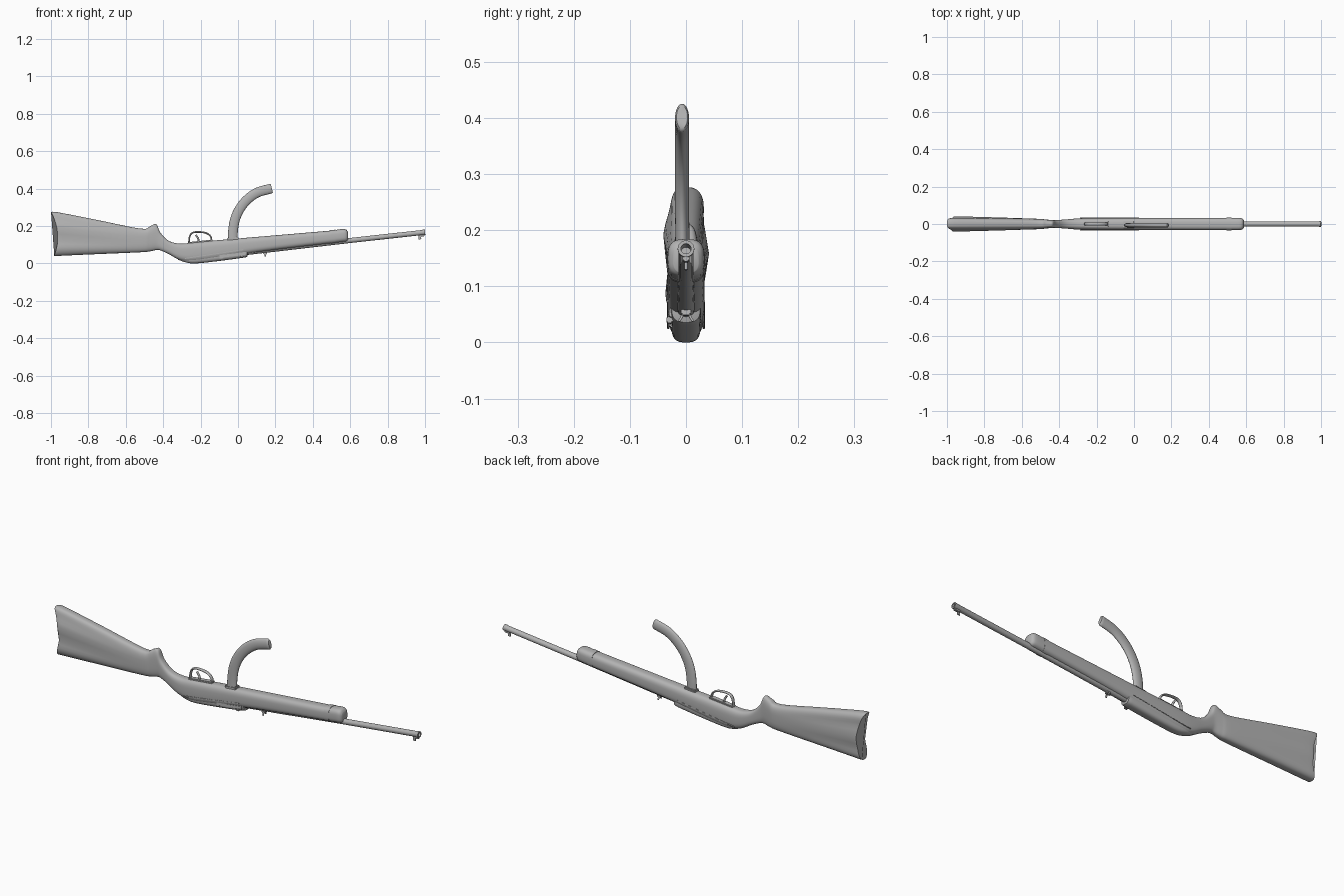
import bpy, bmesh, math
from mathutils import Vector, Matrix

if "Cube" in bpy.data.objects:
    bpy.data.objects.remove(bpy.data.objects["Cube"])

grey = bpy.data.materials.new("plain grey")
grey.use_nodes = True
COLOUR = (0.45, 0.45, 0.45, 1)
grey.diffuse_color = COLOUR
grey.node_tree.nodes["Principled BSDF"].inputs["Base Color"].default_value = COLOUR

SLOPE = 0.11                      # the barrel line rises toward the muzzle
TILT = -math.atan(SLOPE)


def bore_height(x):
    return 0.057 + SLOPE * x


def finish(name, bm, angle=35):
    """Turn a bmesh into a smooth-shaded grey object."""
    bmesh.ops.recalc_face_normals(bm, faces=bm.faces)
    mesh = bpy.data.meshes.new(name)
    bm.to_mesh(mesh)
    bm.free()
    mesh.materials.append(grey)
    obj = bpy.data.objects.new(name, mesh)
    bpy.context.collection.objects.link(obj)
    bpy.ops.object.select_all(action="DESELECT")
    obj.select_set(True)
    bpy.context.view_layer.objects.active = obj
    bpy.ops.object.shade_smooth_by_angle(angle=math.radians(angle))
    return obj


def skin(bm, rings, closed=False):
    """Bridge successive vertex rings, capping the ends if not closed."""
    loops = [[bm.verts.new(p) for p in ring] for ring in rings]
    pairs = list(zip(loops, loops[1:]))
    if closed:
        pairs.append((loops[-1], loops[0]))
    for a, b in pairs:
        for i in range(len(a)):
            j = (i + 1) % len(a)
            bm.faces.new((a[i], a[j], b[j], b[i]))
    if not closed:
        bm.faces.new(loops[0])
        bm.faces.new(loops[-1])


def smooth_rows(rows, steps):
    """Catmull-Rom interpolation through rows of numbers."""
    rows = [Vector(r) for r in rows]
    out = []
    for i in range(len(rows) - 1):
        p0, p1 = rows[max(i - 1, 0)], rows[i]
        p2, p3 = rows[i + 1], rows[min(i + 2, len(rows) - 1)]
        for s in range(steps):
            t = s / steps
            out.append(p1 + (p2 - p0) * t / 2
                       + (p0 * 2 - p1 * 5 + p2 * 4 - p3) * t * t / 2
                       + (p1 * 3 - p0 - p2 * 3 + p3) * t ** 3 / 2)
    return out + [rows[-1]]


def loft(name, stations, power=3, steps=4, sides=40, warp=None):
    """Stations are (x, bottom, top, half width) of rounded-box sections."""
    rings = []
    for x, low, high, half in smooth_rows(stations, steps):
        ring = []
        for k in range(sides):
            a = math.tau * k / sides
            c, s = math.cos(a), math.sin(a)
            y = half * math.copysign(abs(c) ** (2 / power), c)
            v = math.copysign(abs(s) ** (2 / power), s)
            p = Vector((x, y, (low + high) / 2 + v * (high - low) / 2))
            ring.append(warp(p, v) if warp else p)
        rings.append(ring)
    bm = bmesh.new()
    skin(bm, rings)
    return finish(name, bm, 50)


def sweep(name, path, wide, thick, steps=6, sides=16, tip=0.6):
    """Oval bar along an x-z path, slightly rounded at its far end."""
    pts = [Vector((p[0], p[1], p[2])) for p in smooth_rows(path, steps)]
    rings = []
    for i, p in enumerate(pts):
        d = (pts[min(i + 1, len(pts) - 1)] - pts[max(i - 1, 0)]).normalized()
        n = d.cross(Vector((0, 1, 0)))

        def ring(at, f):
            return [at + n * thick * f * math.cos(math.tau * k / sides)
                    + Vector((0, wide * f * math.sin(math.tau * k / sides), 0))
                    for k in range(sides)]
        rings.append(ring(p, 1))
    rings.append(ring(pts[-1] + d * thick * 0.2, tip + 0.2))
    bm = bmesh.new()
    skin(bm, rings)
    return finish(name, bm, 50)


def box(name, loc, size, tilt=TILT, roll=0):
    bm = bmesh.new()
    bmesh.ops.create_cube(bm, size=1)
    bmesh.ops.scale(bm, vec=size, verts=bm.verts)
    bmesh.ops.bevel(bm, geom=bm.edges[:], offset=min(size) * 0.2, segments=2, affect="EDGES")
    turn = Matrix.Rotation(tilt, 4, "Y") @ Matrix.Rotation(roll, 4, "X")
    bmesh.ops.transform(bm, matrix=Matrix.Translation(loc) @ turn, verts=bm.verts)
    return finish(name, bm)


# Shoulder stock, grip and fore-end in one flowing body
def butt_shape(p, v):
    """Concave butt face and shallow flutes fading toward the grip."""
    fade = max(0, min(1, (-0.55 - p.x) / 0.43))
    p.y *= 1 + 0.11 * fade * math.sin(v * 6.5 + (1.6 if p.y > 0 else 0))
    p.x += max(0, (-0.85 - p.x) / 0.15) * (0.028 * (1 - v * v) + 0.008 * (1 - v))
    return p


loft("stock", [
    (-1, .04, .275, .036), (-.96, .041, .273, .037), (-.75, .05, .232, .034),
    (-.52, .06, .186, .028), (-.47, .065, .199, .024), (-.437, .072, .21, .021),
    (-.415, .07, .165, .021), (-.37, .05, .121, .024), (-.31, .018, .106, .029),
    (-.24, .008, .112, .032), (-.1, .026, .125, .033), (.1, .06, .142, .033),
    (.5, .108, .176, .033)], warp=butt_shape)

# Band and rounded nose at the front of the fore-end
loft("barrel_band", [(.495, .106, .178, .034), (.522, .109, .181, .034)], steps=1)
loft("fore_end_nose", [
    (.52, .11, .179, .033), (.56, .115, .184, .033),
    (.578, .118, .181, .03), (.587, .124, .17, .022)])

# Receiver let into the stock
loft("receiver", [
    (-.32, .02, .04, .014), (-.28, .006, .055, .023), (-.23, 0, .065, .026),
    (-.12, .011, .075, .027), (.03, .031, .09, .027), (.05, .038, .09, .024)])

# Seam rails along both sides of the receiver
for side, y in (("left", .0315), ("right", -.0315)):
    box(side + "_receiver_rail", (-.13, y, .05), (.32, .004, .005), tilt=-.15)

# Barrel with a hollow muzzle, turned around the bore axis
profile = [(0, .001), (0, .017), (.2, .016), (.6, .0135), (.985, .0135), (.99, .0148),
           (1, .0148), (1, .009), (.94, .009), (.94, .001)]
axis = Vector((1, 0, SLOPE)).normalized()
up = axis.cross(Vector((0, 1, 0)))
bm = bmesh.new()
skin(bm, [[Vector((x, 0, bore_height(x)))
           + up * r * math.cos(math.tau * k / 28)
           + Vector((0, r * math.sin(math.tau * k / 28), 0)) for k in range(28)]
          for x, r in profile])
finish("barrel", bm)

# Sights hanging below the barrel
box("front_sight_base", (.982, 0, .149), (.03, .012, .012))
box("front_sight_blade", (.972, 0, .139), (.014, .005, .02))
box("rear_sight_base", (.145, 0, .054), (.02, .018, .012))
for side, sign in (("left", 1), ("right", -1)):
    box(side + "_rear_sight_wing", (.145, sign * .008, .045), (.008, .004, .018), roll=sign * .5)

# Operating slide and handle
box("operating_slide", (-.03, -.026, .046), (.14, .008, .016))
box("operating_handle", (.02, -.029, .04), (.016, .012, .012))
box("slide_stop", (-.09, -.025, .032), (.018, .01, .012))

# Curved magazine, its well, the trigger and its guard
sweep("magazine", [(-.028, -.006, .11), (-.027, -.006, .17), (-.016, -.007, .235),
                   (.01, -.007, .293), (.05, -.007, .342), (.105, -.007, .38),
                   (.176, -.007, .4)], .0125, .026, sides=24)
box("magazine_well", (-.028, -.004, .13), (.062, .034, .02))
sweep("trigger_guard", [(-.262, 0, .1), (-.258, 0, .145), (-.235, 0, .167),
                        (-.175, 0, .164), (-.145, 0, .142), (-.143, 0, .11)], .009, .0045)
sweep("trigger", [(-.21, 0, .105), (-.212, 0, .13), (-.225, 0, .152)], .005, .005)
box("guard_plate", (-.2, 0, .115), (.13, .026, .012))
